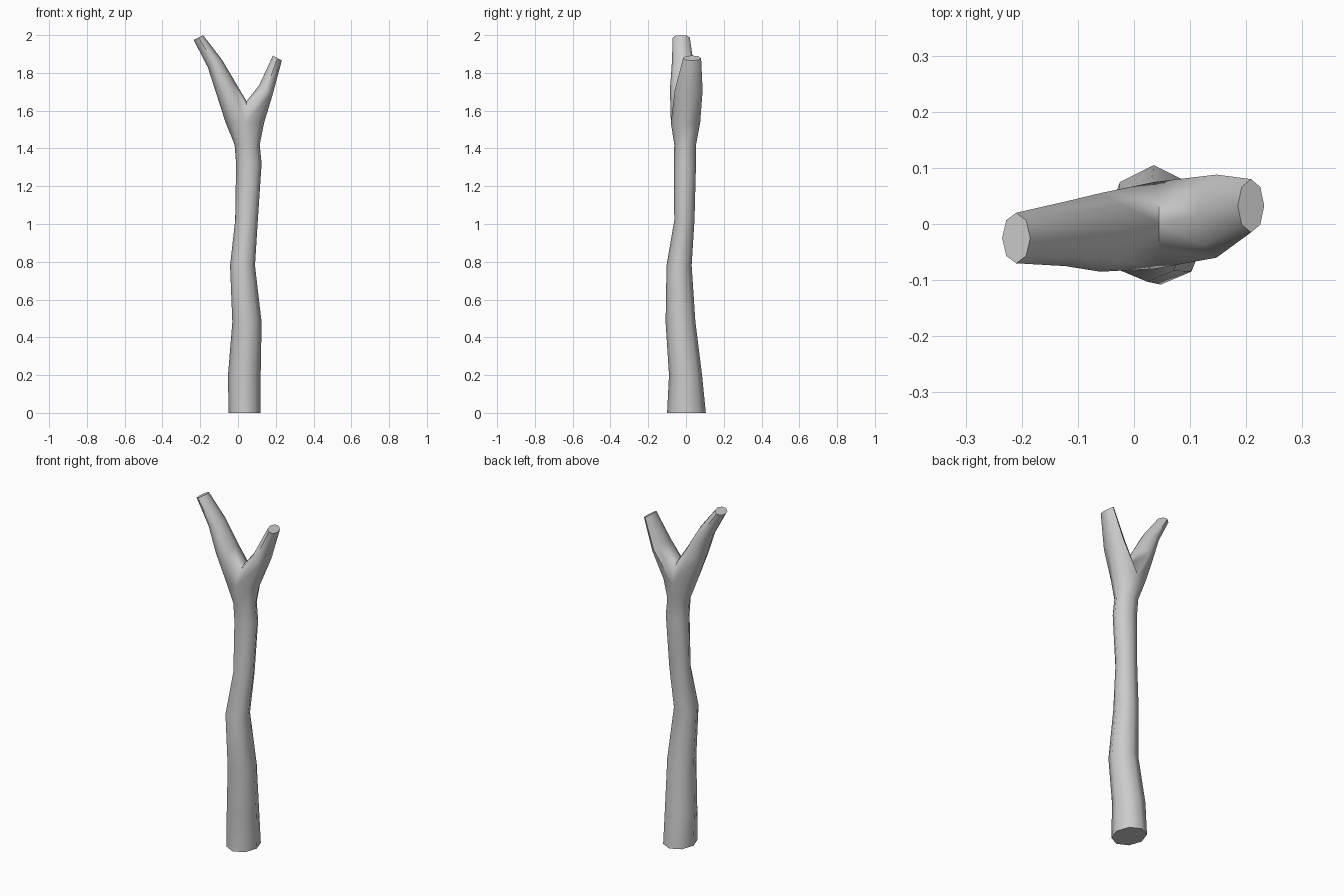
import bpy, bmesh, math
from mathutils import Vector

SIDES = 8

cube = bpy.data.objects.get("Cube")
if cube:
    bpy.data.objects.remove(cube, do_unlink=True)

bark = bpy.data.materials.new("grey_bark")
bark.use_nodes = True
GREY = (0.6, 0.6, 0.6, 1)
bark.diffuse_color = GREY
bark.node_tree.nodes["Principled BSDF"].inputs["Base Color"].default_value = GREY

bm = bmesh.new()


def ring(low, high, y_min, y_max, start=0):
    """Tilted oval running from point low (x, z) to point high (x, z)."""
    a = Vector((low[0], y_min, low[1]))
    b = Vector((high[0], y_max, high[1]))
    mid = (a + b) / 2
    u = Vector((b.x - a.x, 0, b.z - a.z)) / 2
    v = Vector((0, y_max - y_min, 0)) / 2
    angles = [start + math.tau * k / SIDES for k in range(SIDES)]
    return [bm.verts.new(mid + u * math.cos(t) + v * math.sin(t)) for t in angles]


def bridge(lower, upper):
    for k in range(SIDES):
        n = (k + 1) % SIDES
        bm.faces.new((lower[k], lower[n], upper[n], upper[k]))


# Trunk: height, left and right edge, front and back edge
trunk = [
    (0.00, -0.05, 0.12, -0.10, 0.105),
    (0.20, -0.053, 0.12, -0.09, 0.085),
    (0.48, -0.03, 0.125, -0.108, 0.05),
    (0.78, -0.042, 0.09, -0.103, 0.03),
    (1.02, -0.015, 0.105, -0.062, 0.045),
    (1.32, -0.01, 0.125, -0.064, 0.053),
    (1.42, -0.018, 0.115, -0.062, 0.053),
    (1.535, -0.065, 0.138, -0.08, 0.075),
]
rings = [ring((x0, z), (x1, z), y0, y1) for z, x0, x1, y0, y1 in trunk]
for lower, upper in zip(rings, rings[1:]):
    bridge(lower, upper)
bm.faces.new(rings[0][::-1])
fork = rings[-1]

# Saddle between the two branches
saddle = [bm.verts.new((0.045, y, z)) for y, z in ((-0.045, 1.62), (0, 1.65), (0.045, 1.62))]


def branch(loop, start, sections):
    for section in sections:
        upper = ring(*section, start)
        bridge(loop, upper)
        loop = upper
    bm.faces.new(loop)


# Short left branch and long right branch
quarter = math.pi / 2
branch([fork[k] for k in (6, 7, 0, 1, 2)] + saddle[::-1], -quarter, [
    ((0.112, 1.735), (0.182, 1.68), -0.06, 0.088),
    ((0.185, 1.892), (0.232, 1.865), -0.015, 0.08),
])
branch([fork[k] for k in (2, 3, 4, 5, 6)] + saddle, quarter, [
    ((-0.115, 1.69), (-0.005, 1.735), -0.085, 0.055),
    ((-0.16, 1.83), (-0.085, 1.87), -0.075, 0.04),
    ((-0.235, 1.975), (-0.185, 2.0), -0.07, 0.02),
])

bmesh.ops.recalc_face_normals(bm, faces=bm.faces)
mesh = bpy.data.meshes.new("forked_branch")
bm.to_mesh(mesh)
bm.free()
mesh.materials.append(bark)
obj = bpy.data.objects.new("forked_branch", mesh)
bpy.context.collection.objects.link(obj)

# Smooth bark with crisp cut ends
bpy.ops.object.select_all(action="DESELECT")
obj.select_set(True)
bpy.context.view_layer.objects.active = obj
bpy.ops.object.shade_smooth_by_angle(angle=math.radians(60))
